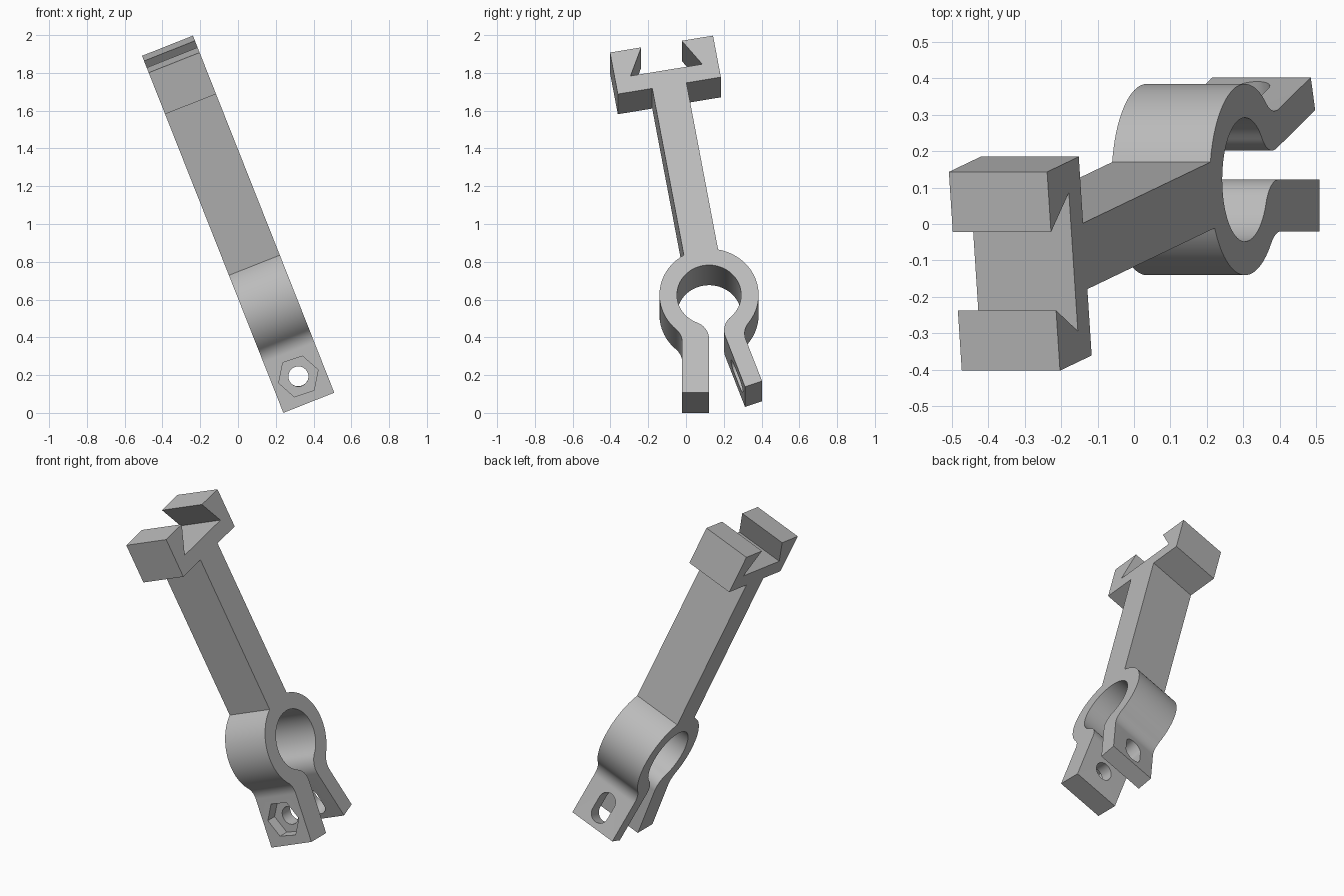
import bpy, bmesh
from math import sin, cos, atan2, sqrt, radians, pi, tau
from mathutils import Vector, Matrix

cube = bpy.data.objects.get("Cube")
if cube:
    bpy.data.objects.remove(cube, do_unlink=True)

# Main dimensions; the side profile lies in the local YZ plane
CENTER = Vector((0.122, 0.557))     # ring centre
R_OUT, R_IN, FILLET = 0.2625, 0.17, 0.1
JAW_LEN, WIDTH = 0.557, 0.29
FRONT_TH, BACK_TH = 0.142, 0.096
ARM_TILT, BACK_TILT = radians(10), radians(20)
BOLT_Z, SLOT_B = 0.15, -0.43
PLACE = Matrix.Translation((0.375, 0, 0.0535)) @ Matrix.Rotation(radians(-21.6), 4, 'Y')

steel = bpy.data.materials.new("grey_metal")
steel.use_nodes = True
grey = (0.5, 0.5, 0.5, 1)
steel.diffuse_color = grey
steel.node_tree.nodes["Principled BSDF"].inputs["Base Color"].default_value = grey


def turned(tilt, a, b):
    """Profile point given in a frame tilted about the ring centre."""
    return CENTER + Vector((a * cos(tilt) - b * sin(tilt), a * sin(tilt) + b * cos(tilt)))


def arc(r, start, end, steps):
    return [(r * cos(start + (end - start) * i / steps),
             r * sin(start + (end - start) * i / steps)) for i in range(steps + 1)]


def angle(p):
    d = p - CENTER
    return atan2(d.y, d.x)


def ring_arc(r, start, end, steps):
    """Arc about the ring centre, without its end points."""
    return [CENTER + Vector(p) for p in arc(r, start, end, steps)[1:-1]]


def jaw(side, tilt, thick):
    """Outline of one clamp jaw, from the outer ring fillet to the bore fillet."""
    pts = []
    a = thick + FILLET
    b = -sqrt((R_OUT + FILLET) ** 2 - a ** 2)
    pts += [(a + x, b + y) for x, y in arc(FILLET, atan2(-b, -a), pi, 14)]
    pts += [(thick, -JAW_LEN), (0, -JAW_LEN)]
    a = FILLET
    b = -sqrt((R_IN + FILLET) ** 2 - a ** 2)
    pts += [(a + x, b + y) for x, y in arc(FILLET, pi, atan2(-b, -a), 14)]
    return [turned(tilt, side * x, y) for x, y in pts]


def prism(name, points, push):
    """Solid made by sweeping a flat outline along a vector."""
    bm = bmesh.new()
    face = bm.faces.new([bm.verts.new(p) for p in points])
    top = bmesh.ops.extrude_face_region(bm, geom=[face])["geom"]
    bmesh.ops.translate(bm, vec=push, verts=[v for v in top if isinstance(v, bmesh.types.BMVert)])
    bmesh.ops.recalc_face_normals(bm, faces=bm.faces)
    mesh = bpy.data.meshes.new(name)
    bm.to_mesh(mesh)
    bm.free()
    mesh.materials.append(steel)
    obj = bpy.data.objects.new(name, mesh)
    bpy.context.collection.objects.link(obj)
    obj.matrix_world = PLACE
    return obj


# Arm and dovetail head, from the left arm root round to the right arm root
arm_half, head_half, lip, floor_half = 0.092, 0.277, 0.109, 0.193
head_low, head_floor, head_top = 1.21, 1.30, 1.45
root = sqrt(R_OUT ** 2 - arm_half ** 2)
half = [(arm_half, root), (arm_half, head_low), (head_half, head_low),
        (head_half, head_top), (lip, head_top), (floor_half, head_floor)]
arm = [turned(ARM_TILT, -a, b) for a, b in half]
arm += [turned(ARM_TILT, a, b) for a, b in reversed(half)]

# Split ring and two jaws joined into one outline
back = jaw(1, BACK_TILT, BACK_TH)
front = jaw(-1, 0, FRONT_TH)[::-1]
outline = arm
outline += ring_arc(R_OUT, angle(arm[-1]), angle(back[0]), 28)
outline += back
outline += ring_arc(R_IN, angle(back[-1]), angle(front[0]) + tau, 64)
outline += front
outline += ring_arc(R_OUT, angle(front[-1]) + tau, angle(arm[0]), 28)
bracket = prism("clamp_bracket", [(-WIDTH / 2, p.x, p.y) for p in outline], (WIDTH, 0, 0))

# Bolt hole and hexagonal nut pocket in the front jaw
hole = prism("bolt_hole_cutter",
             [(x, -0.1, BOLT_Z + z) for x, z in arc(0.053, 0, tau, 32)[:-1]], (0, 0.26, 0))
turn = radians(57)
pocket = prism("nut_pocket_cutter",
               [(x, -0.1, BOLT_Z + z) for x, z in arc(0.11, turn, turn + tau, 6)[:-1]],
               (0, 0.145, 0))

# Long adjustment slot in the back jaw
slot_r, slot_half = 0.053, 0.04
shape = [(x, y + slot_half) for x, y in arc(slot_r, 0, pi, 16)]
shape += [(x, y - slot_half) for x, y in arc(slot_r, pi, tau, 16)]
slot_pts = [(x, *turned(BACK_TILT, -0.05, SLOT_B + y)) for x, y in shape]
slot = prism("slot_cutter", slot_pts, (0, 0.2 * cos(BACK_TILT), 0.2 * sin(BACK_TILT)))

bpy.ops.object.select_all(action='DESELECT')
bpy.context.view_layer.objects.active = bracket
bracket.select_set(True)
for cutter in (hole, pocket, slot):
    cutter.hide_render = True
    mod = bracket.modifiers.new(cutter.name, 'BOOLEAN')
    mod.operation = 'DIFFERENCE'
    mod.solver = 'EXACT'
    mod.object = cutter
    bpy.ops.object.modifier_apply(modifier=mod.name)
    bpy.data.objects.remove(cutter, do_unlink=True)

bpy.ops.object.shade_smooth_by_angle(angle=radians(25))
